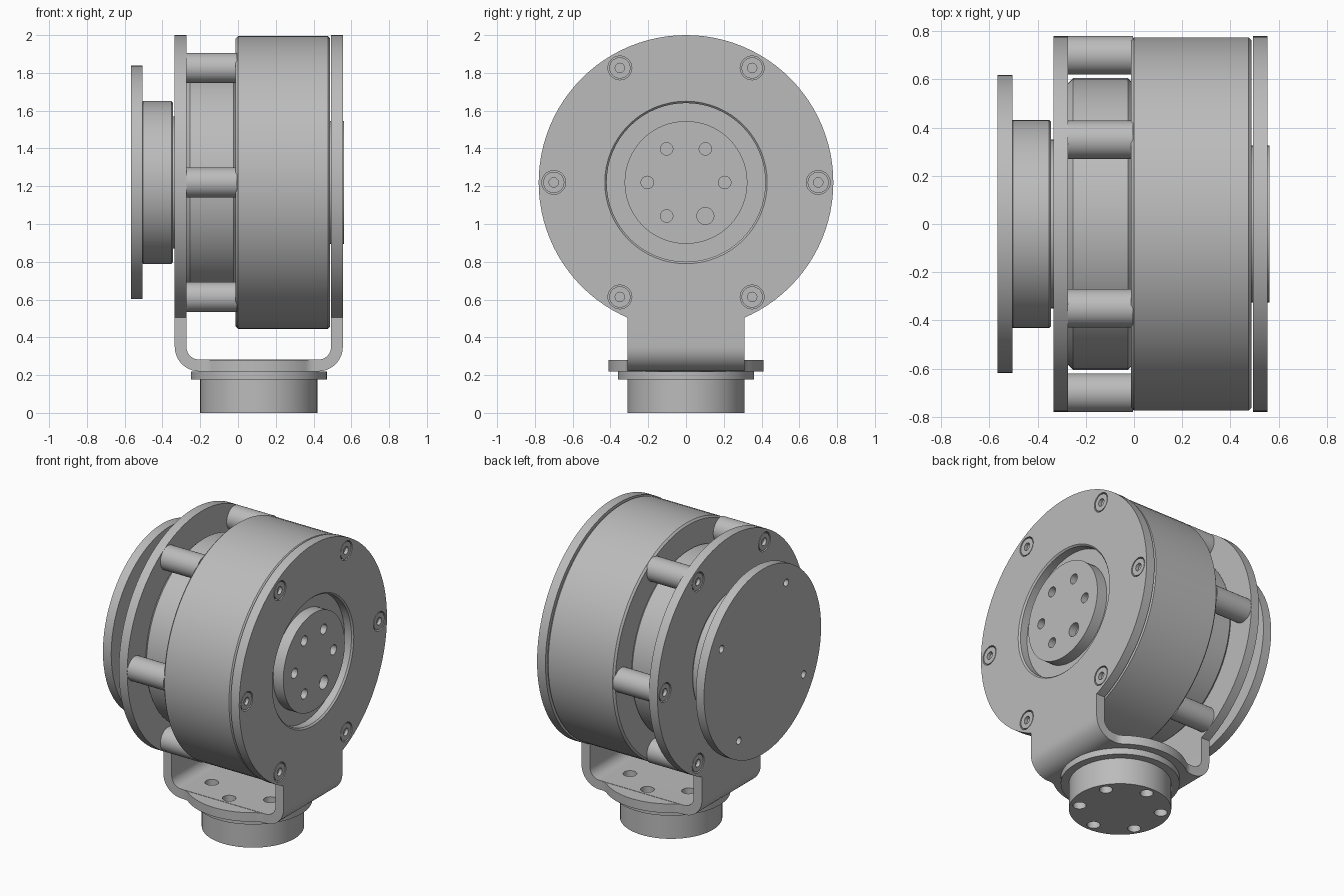
import bpy, bmesh
from math import sin, cos, pi, radians, hypot, atan2
from mathutils import Vector

cube = bpy.data.objects.get("Cube")
if cube:
    bpy.data.objects.remove(cube, do_unlink=True)

metal = bpy.data.materials.new("machined_grey")
GREY = (0.5, 0.5, 0.5, 1)
metal.use_nodes = True
metal.diffuse_color = GREY
metal.node_tree.nodes["Principled BSDF"].inputs["Base Color"].default_value = GREY

AXIS_Z = 1.22      # height of the drum axis
BASE_X = 0.11      # x of the foot axis
PLATE_R = 0.78
NECK = 0.31        # half width of the bracket strap
parts = []


def finish(bm, name):
    bmesh.ops.recalc_face_normals(bm, faces=bm.faces)
    mesh = bpy.data.meshes.new(name)
    bm.to_mesh(mesh)
    bm.free()
    mesh.materials.append(metal)
    obj = bpy.data.objects.new(name, mesh)
    bpy.context.collection.objects.link(obj)
    parts.append(obj)
    return obj


def lathe(name, profile, axis="X", centre=(0, 0, AXIS_Z), steps=64):
    """Spin (distance along axis, radius) points about an axis."""
    bm = bmesh.new()
    d = Vector((1, 0, 0)) if axis == "X" else Vector((0, 0, 1))
    out = Vector((0, 1, 0))
    c = Vector(centre)
    verts = [bm.verts.new(c + d * a + out * r) for a, r in profile]
    edges = [bm.edges.new(pair) for pair in zip(verts, verts[1:])]
    bmesh.ops.spin(bm, geom=verts + edges, cent=c, axis=d, angle=2 * pi,
                   steps=steps, use_duplicate=False)
    bmesh.ops.remove_doubles(bm, verts=bm.verts, dist=1e-5)
    return finish(bm, name)


def rod(name, a, b, r, axis="X", centre=(0, 0, AXIS_Z), steps=64, bevel=0.0):
    prof = [(a, 0), (a, r - bevel), (a + bevel, r), (b - bevel, r), (b, r - bevel), (b, 0)]
    if not bevel:
        prof = [(a, 0), (a, r), (b, r), (b, 0)]
    return lathe(name, prof, axis, centre, steps)


def prism(name, points, offset):
    bm = bmesh.new()
    face = bm.faces.new([bm.verts.new(p) for p in points])
    new = bmesh.ops.extrude_face_region(bm, geom=[face])["geom"]
    bmesh.ops.translate(bm, vec=offset, verts=[v for v in new if isinstance(v, bmesh.types.BMVert)])
    return finish(bm, name)


def boolean(target, tools, operation="DIFFERENCE"):
    for tool in tools:
        mod = target.modifiers.new("cut", "BOOLEAN")
        mod.operation, mod.object, mod.solver = operation, tool, "EXACT"
        with bpy.context.temp_override(object=target, active_object=target):
            bpy.ops.object.modifier_apply(modifier=mod.name)
        parts.remove(tool)
        bpy.data.objects.remove(tool, do_unlink=True)


def around(radius, count, start=0):
    """(y, z) or (x, y) offsets evenly spaced on a circle."""
    return [(radius * cos(radians(start) + 2 * pi * i / count),
             radius * sin(radians(start) + 2 * pi * i / count)) for i in range(count)]


def arc(cx, cy, r, start, end, n):
    return [(cx + r * cos(radians(start + (end - start) * i / n)),
             cy + r * sin(radians(start + (end - start) * i / n))) for i in range(n + 1)]


# U-shaped bracket: bent strap, two round cheeks and a bulged foot plate
X0, X1, T, BEND = -0.335, 0.555, 0.062, 0.13
outer = [(X0, 0.7)] + arc(X0 + BEND, 0.22 + BEND, BEND, 180, 270, 10) \
    + arc(X1 - BEND, 0.22 + BEND, BEND, 270, 360, 10) + [(X1, 0.7)]
inner = [(X1 - T, 0.7)] + arc(X1 - BEND, 0.22 + BEND, BEND - T, 360, 270, 10) \
    + arc(X0 + BEND, 0.22 + BEND, BEND - T, 270, 180, 10) + [(X0 + T, 0.7)]
bracket = prism("bracket", [(x, -NECK, z) for x, z in outer + inner], (0, 2 * NECK, 0))

FOOT_R, FILLET = 0.41, 0.08
fy = NECK + FILLET
fx = hypot(FOOT_R + FILLET, 0) ** 2 - fy ** 2
fx = fx ** 0.5
turn = atan2(fy, fx) * 180 / pi
half = arc(fx, fy, FILLET, 270, 180 + turn, 6) \
    + arc(0, 0, FOOT_R, turn, 180 - turn, 24)[1:-1] \
    + arc(-fx, fy, FILLET, 360 - turn, 270, 6)
outline = half + [(-x, -y) for x, y in half]
foot = prism("foot_plate", [(BASE_X + x, y, 0.22) for x, y in outline], (0, 0, 0.06))
cheeks = [rod("cheek", a, a + T, PLATE_R, steps=96) for a in (X0, X1 - T)]
boolean(bracket, cheeks + [foot], "UNION")

# Openings in the bracket: output window, screw seats and foot holes
window = lathe("window_cutter", [(0.45, 0), (0.45, 0.42), (0.545, 0.42), (0.575, 0.45), (0.575, 0)])
cutters = [window]
bolt_circle = around(0.7, 6)
for y, z in bolt_circle:
    at = (0, y, AXIS_Z + z)
    cutters.append(rod("seat_cutter", X1 - 0.03, X1 + 0.05, 0.063, centre=at, steps=28))
    cutters.append(rod("seat_cutter", X0 - 0.05, X0 + 0.03, 0.063, centre=at, steps=28))
for x, y in around(0.25, 6, 30):
    cutters.append(rod("hole_cutter", 0.2, 0.33, 0.042, "Z", (BASE_X + x, y, 0), 24))
boolean(bracket, cutters)

# Cap screws and spacer posts
for i, (y, z) in enumerate(bolt_circle):
    at = (0, y, AXIS_Z + z)
    for side, face, d in (("right", X1, 1), ("left", X0, -1)):
        lathe(f"{side}_screw_{i + 1}",
              [(face - d * 0.035, 0), (face - d * 0.035, 0.056), (face - d * 0.002, 0.056),
               (face - d * 0.002, 0.025), (face - d * 0.024, 0.025), (face - d * 0.024, 0)],
              centre=at, steps=28)
    rod(f"spacer_post_{i + 1}", X0 + T, -0.005, 0.08, centre=at, steps=32)

# Main drum and the narrower drum behind it
rod("main_drum", -0.012, 0.488, 0.775, steps=96, bevel=0.012)
rod("rear_drum", X0 + T, -0.005, 0.605, bevel=0.02)

# Output boss with its ring of holes, one larger than the rest
boss = rod("output_boss", 0.48, 0.562, 0.325)
boolean(boss, [rod("boss_cutter", 0.51, 0.6, 0.045 if i == 5 else 0.033,
                   centre=(0, y, AXIS_Z + z), steps=24)
               for i, (y, z) in enumerate(around(0.205, 6))])

# Rear hub and mounting disc
rod("rear_hub_collar", -0.35, X0 + 0.01, 0.35)
rod("rear_hub", -0.51, -0.345, 0.432, bevel=0.008)
disc = rod("mounting_disc", -0.566, -0.505, 0.618, steps=72)
boolean(disc, [rod("disc_cutter", -0.6, -0.45, 0.024, centre=(0, y, AXIS_Z + z), steps=20)
               for y, z in around(0.5, 4, 30)])

# Round foot with blind holes underneath
rod("foot_flange", 0.178, 0.22, 0.36, "Z", (BASE_X, 0, 0))
pedestal = rod("foot_pedestal", 0, 0.18, 0.31, "Z", (BASE_X, 0, 0))
boolean(pedestal, [rod("foot_cutter", -0.05, 0.08, 0.04, "Z", (BASE_X + x, y, 0), 24)
                   for x, y in around(0.25, 6, 30)])

# Smooth round surfaces, crisp edges
bpy.ops.object.select_all(action="DESELECT")
for obj in parts:
    obj.select_set(True)
bpy.context.view_layer.objects.active = parts[0]
bpy.ops.object.shade_smooth_by_angle(angle=radians(30))
